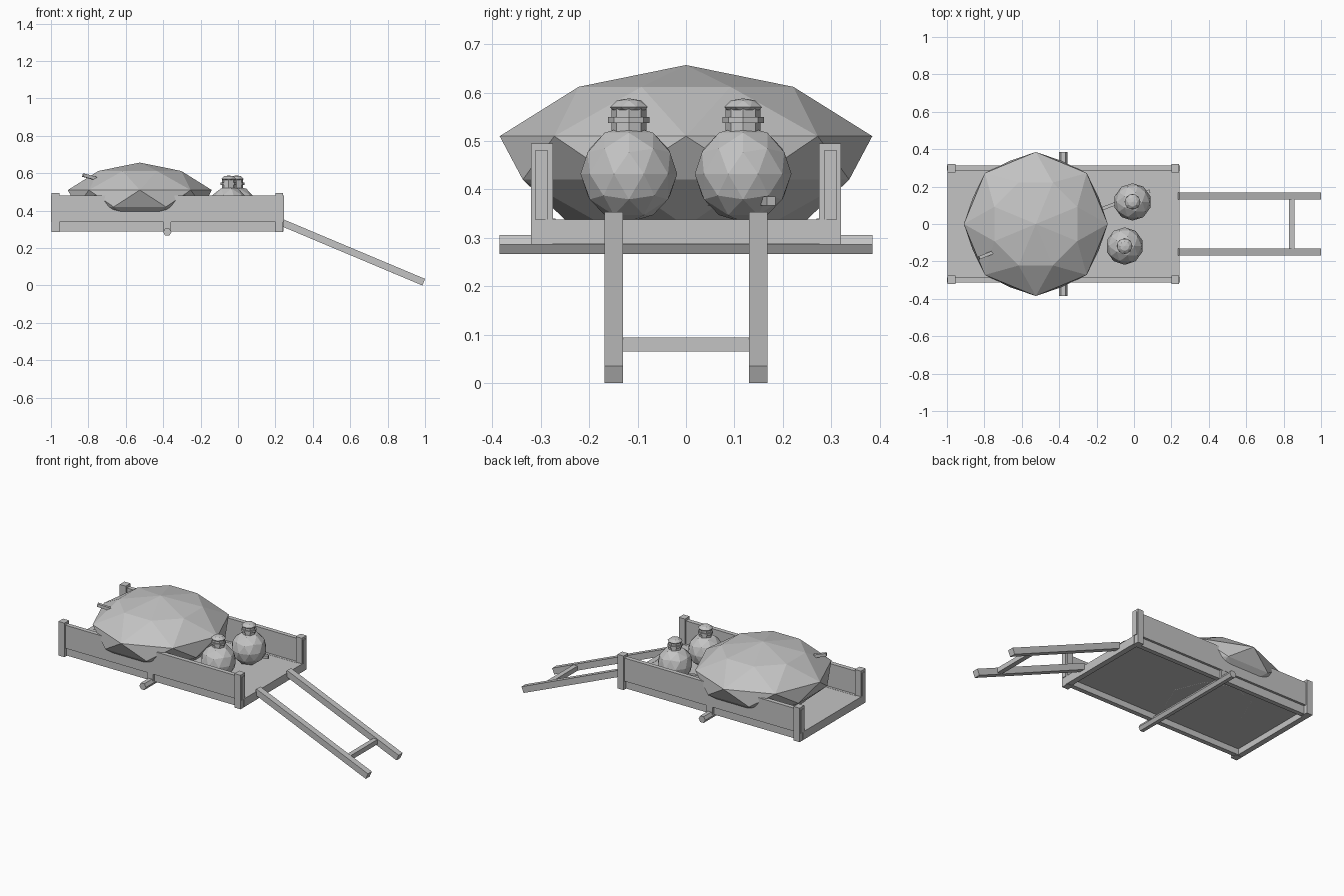
import bpy, bmesh, math
from mathutils import Vector, Matrix

if "Cube" in bpy.data.objects:
    bpy.data.objects.remove(bpy.data.objects["Cube"])

grey = bpy.data.materials.new("plain grey")
grey.diffuse_color = (0.55, 0.55, 0.55, 1)
grey.use_nodes = True
grey.node_tree.nodes["Principled BSDF"].inputs["Base Color"].default_value = grey.diffuse_color


def finish(name, bm):
    bmesh.ops.recalc_face_normals(bm, faces=bm.faces)
    me = bpy.data.meshes.new(name)
    bm.to_mesh(me)
    bm.free()
    me.materials.append(grey)
    ob = bpy.data.objects.new(name, me)
    bpy.context.collection.objects.link(ob)
    return ob


def box(name, x, y, z):
    bm = bmesh.new()
    size = Matrix.Diagonal((x[1] - x[0], y[1] - y[0], z[1] - z[0], 1))
    mid = Vector((sum(x) / 2, sum(y) / 2, sum(z) / 2))
    bmesh.ops.create_cube(bm, size=1, matrix=Matrix.Translation(mid) @ size)
    return finish(name, bm)


def mirrored_box(name, x, y, z):
    box(name + "_back", x, y, z)
    box(name + "_front", x, (-y[1], -y[0]), z)


def bar(name, a, b, width, height):
    # square bar between two points, height measured across its slope
    a, b = Vector(a), Vector(b)
    d = (b - a).normalized()
    side = Vector((0, 0, 1)).cross(d).normalized()
    up = d.cross(side)
    rot = Matrix((d, side, up)).transposed().to_4x4()
    bm = bmesh.new()
    bmesh.ops.create_cube(bm, size=1, matrix=Matrix.Translation((a + b) / 2) @ rot
                          @ Matrix.Diagonal(((b - a).length, width, height, 1)))
    return finish(name, bm)


def rings(name, loc, profile, sides):
    # faceted body from (radius, z, half-step twist) rings; radius 0 is a tip
    bm = bmesh.new()
    loops = []
    for r, z, twist in profile:
        n = sides if r else 1
        loops.append([bm.verts.new((loc[0] + r * math.cos((i + twist / 2) * math.tau / sides),
                                    loc[1] + r * math.sin((i + twist / 2) * math.tau / sides),
                                    loc[2] + z)) for i in range(n)])
    for k in range(len(loops) - 1):
        lo, hi = loops[k], loops[k + 1]
        tl, th = profile[k][2], profile[k + 1][2]
        for i in range(sides):
            j = (i + 1) % sides
            if len(hi) == 1:
                bm.faces.new((lo[i], lo[j], hi[0]))
            elif tl == th:
                bm.faces.new((lo[i], lo[j], hi[j], hi[i]))
            elif th:
                bm.faces.new((lo[i], lo[j], hi[i]))
                bm.faces.new((lo[j], hi[j], hi[i]))
            else:
                bm.faces.new((lo[i], hi[j], hi[i]))
                bm.faces.new((lo[i], lo[j], hi[j]))
    for loop in (loops[0], loops[-1]):
        if len(loop) > 1:
            bm.faces.new(loop)
    return finish(name, bm)


# cart bed with a frame around its underside
box("bed_floor", (-0.99, 0.235), (-0.285, 0.285), (0.324, 0.337))
mirrored_box("bed_side_rail", (-0.99, 0.235), (0.27, 0.298), (0.288, 0.338))
box("bed_end_rail_left", (-0.998, -0.965), (-0.29, 0.29), (0.288, 0.338))
box("bed_end_rail_right", (0.21, 0.243), (-0.29, 0.29), (0.288, 0.338))

# side walls and corner posts
mirrored_box("side_wall", (-1.0, 0.245), (0.285, 0.312), (0.338, 0.48))
mirrored_box("left_post", (-0.996, -0.955), (0.275, 0.32), (0.286, 0.495))
mirrored_box("right_post", (0.2, 0.241), (0.275, 0.32), (0.286, 0.495))

# six-sided axle and its brackets
bm = bmesh.new()
bmesh.ops.create_cone(bm, cap_ends=True, segments=6, radius1=0.0225, radius2=0.0225, depth=0.77,
                      matrix=Matrix.Translation((-0.378, 0, 0.286))
                      @ Matrix.Rotation(math.pi / 2, 4, 'X') @ Matrix.Rotation(math.pi / 2, 4, 'Z'))
axle = finish("axle", bm)
if max(v.co.z for v in axle.data.vertices) > 0.307:
    # keep the flat sides at top and bottom
    axle.data.transform(Matrix.Translation((-0.378, 0, 0.286)) @ Matrix.Rotation(math.pi / 6, 4, 'Y')
                        @ Matrix.Translation((0.378, 0, -0.286)))
mirrored_box("axle_bracket", (-0.398, -0.358), (0.27, 0.311), (0.288, 0.34))

# pulling handles with a crossbar
for tag, y in (("front", -0.149), ("back", 0.149)):
    bar("handle_" + tag, (0.235, y, 0.336), (0.993, y, 0.0175), 0.038, 0.038)
box("handle_crossbar", (0.828, 0.857), (-0.135, 0.135), (0.065, 0.094))

# big faceted sack
rings("sack", (-0.525, 0, 0), [(0.235, 0.3235, 0), (0.365, 0.42, 1), (0.385, 0.51, 0),
                              (0.24, 0.612, 1), (0, 0.657, 0)], 8)

# round bottles with collar and cap
for tag, x, y in (("front", -0.05, -0.118), ("back", -0.008, 0.118)):
    bm = bmesh.new()
    bmesh.ops.create_icosphere(bm, subdivisions=2, radius=0.1,
                               matrix=Matrix.Translation((x, y, 0.432)))
    finish("bottle_body_" + tag, bm)
    rings("bottle_neck_" + tag, (x, y, 0), [(0.036, 0.5, 0), (0.036, 0.568, 0)], 8)
    rings("bottle_collar_" + tag, (x, y, 0), [(0.043, 0.537, 0), (0.043, 0.55, 0)], 8)
    rings("bottle_cap_" + tag, (x, y, 0), [(0.03, 0.56, 0), (0.042, 0.57, 1),
                                          (0.025, 0.584, 0), (0, 0.588, 0)], 8)

# thin sticks poking out of the load
bar("stick_upper", (-0.828, -0.181, 0.59), (-0.7, -0.13, 0.555), 0.018, 0.018)
bar("stick_lower", (-0.25, 0.053, 0.376), (0.085, 0.176, 0.376), 0.018, 0.018)
